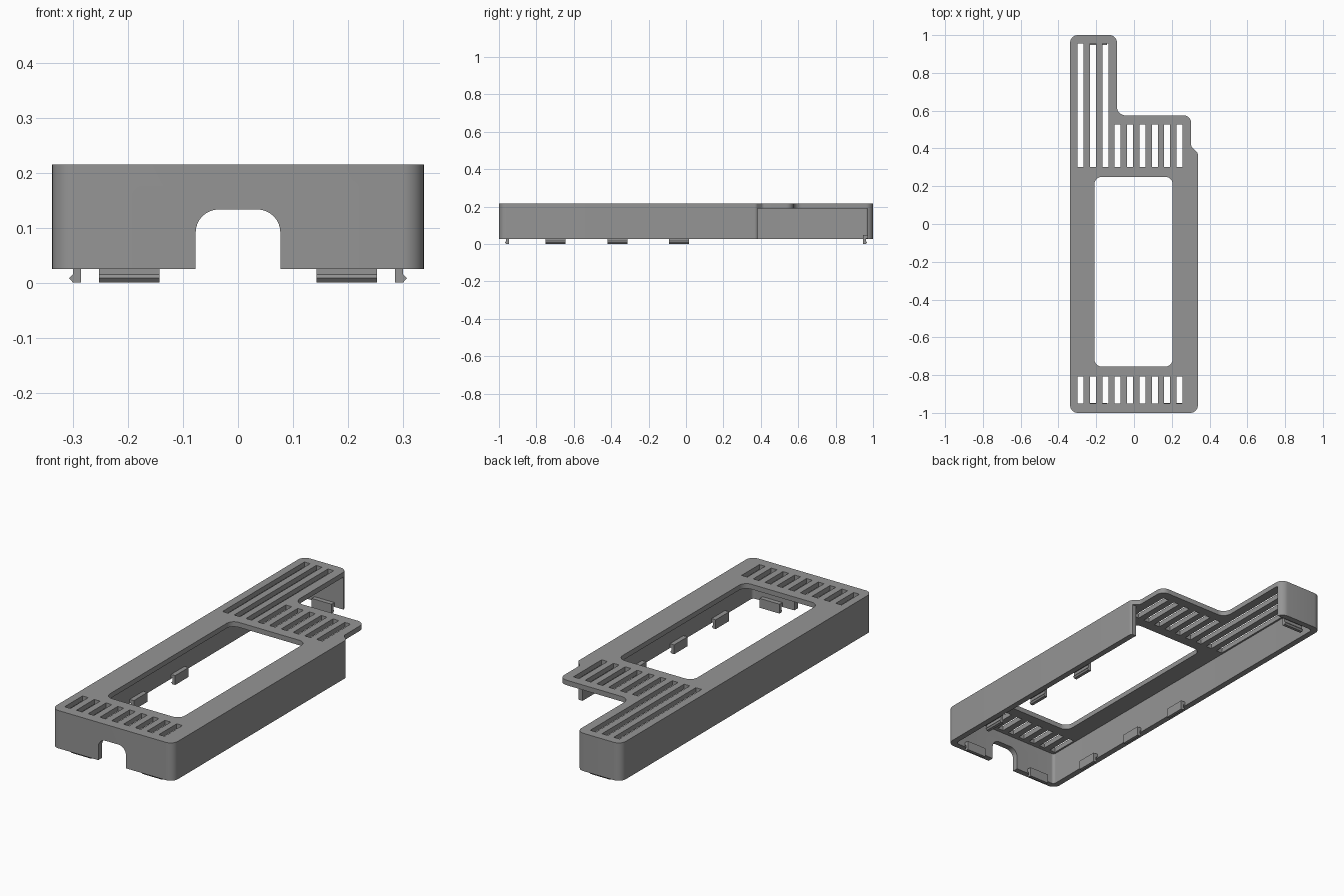
import bpy, bmesh, math
from mathutils import Vector

if "Cube" in bpy.data.objects:
    bpy.data.objects.remove(bpy.data.objects["Cube"])

GREY = bpy.data.materials.new("grey plastic")
GREY.diffuse_color = (0.3, 0.3, 0.3, 1)
GREY.use_nodes = True
GREY.node_tree.nodes["Principled BSDF"].inputs["Base Color"].default_value = GREY.diffuse_color


def rounded(points, steps=8):
    """Turn (x, y, radius) corners into a polygon with filleted corners."""
    out = []
    for i, (x, y, r) in enumerate(points):
        p = Vector((x, y))
        if r == 0:
            out.append(p)
            continue
        a = (Vector(points[i - 1][:2]) - p).normalized()
        b = (Vector(points[(i + 1) % len(points)][:2]) - p).normalized()
        half = a.angle(b) / 2
        centre = p + (a + b).normalized() * r / math.sin(half)
        start = p + a * r / math.tan(half) - centre
        end = p + b * r / math.tan(half) - centre
        turn = math.atan2(start.x * end.y - start.y * end.x, start.dot(end))
        for k in range(steps + 1):
            t = turn * k / steps
            out.append(centre + Vector((start.x * math.cos(t) - start.y * math.sin(t),
                                        start.x * math.sin(t) + start.y * math.cos(t))))
    return out


def prism(name, profiles, low, high, place=lambda u, v, w: (u, v, w)):
    """Extrude one or more closed profiles between two levels."""
    bm = bmesh.new()
    for prof in profiles:
        rings = [[bm.verts.new(place(p[0], p[1], w)) for p in prof] for w in (low, high)]
        bm.faces.new(rings[0][::-1])
        bm.faces.new(rings[1])
        n = len(prof)
        for i in range(n):
            j = (i + 1) % n
            bm.faces.new((rings[0][i], rings[0][j], rings[1][j], rings[1][i]))
    bmesh.ops.recalc_face_normals(bm, faces=bm.faces)
    me = bpy.data.meshes.new(name)
    bm.to_mesh(me)
    bm.free()
    me.materials.append(GREY)
    ob = bpy.data.objects.new(name, me)
    bpy.context.collection.objects.link(ob)
    return ob


def rect(x0, x1, y0, y1):
    return [(x0, y0), (x1, y0), (x1, y1), (x0, y1)]


# Cover: stepped outline, extruded solid then hollowed
W = 0.338
outline = rounded([(-W, -1, .04), (W, -1, .04), (W, .375, .02), (.303, .41, .02),
                   (.303, .575, .04), (-.09, .575, .045), (-.09, 1, .04), (-W, 1, .04)])
cover = prism("cover", [outline], 0.025, 0.215)

# Cavity, open on the notched right rear side
cavity = rounded([(-.308, -.97, .015), (.308, -.97, .015), (.308, .382, 0),
                  (.5, .382, 0), (.5, .97, 0), (-.308, .97, .015)])
cutters = [prism("cavity_cutter", [cavity], -0.1, 0.19)]

# Large window
window = rounded([(-.21, -.755, .04), (.205, -.755, .04), (.205, .25, .04), (-.21, .25, .04)])
cutters.append(prism("window_cutter", [window], 0.1, 0.3))

# Vent slots at the front and rear
slots = []
for i in range(9):
    x = -0.283 + i * 0.0655
    slots.append(rect(x - .016, x + .016, -.95, -.808))
    slots.append(rect(x - .016, x + .016, .303, .955 if i < 3 else .527))
cutters.append(prism("slot_cutter", slots, 0.1, 0.3))

# Arched cable opening in the front wall
arch = rounded([(-.077, -.1, 0), (.077, -.1, 0), (.077, .133, .042), (-.077, .133, .042)])
cutters.append(prism("arch_cutter", [arch], -1.1, -0.9, lambda u, v, w: (u, w, v)))

for c in cutters:
    m = cover.modifiers.new(c.name, 'BOOLEAN')
    m.operation, m.solver, m.object = 'DIFFERENCE', 'EXACT', c
bpy.context.view_layer.objects.active = cover
for c in cutters:
    bpy.ops.object.modifier_apply(modifier=c.name)
    bpy.data.objects.remove(c)
bpy.ops.object.select_all(action='DESELECT')
cover.select_set(True)
bpy.ops.object.shade_smooth_by_angle(angle=math.radians(30))

# Snap clips: hooked profile (distance inward from the outer wall, height)
hook = [(.02, .03), (.038, .03), (.038, .015), (.031, .008), (.038, 0),
        (.053, 0), (.053, .047), (.02, .047)]
for k, y in enumerate((-.75, -.42, -.092)):
    for side, s in (("left", -1), ("right", 1)):
        prism(f"{side}_clip_{k + 1}", [hook], y, y + .107,
              lambda u, v, w, s=s: (s * (W - u), w, v))
for name, x, s in (("front_left_clip", -.253, -1), ("front_right_clip", .143, -1),
                   ("rear_clip", -.253, 1)):
    prism(name, [hook], x, x + .11, lambda u, v, w, s=s: (w, s * (1 - u), v))
